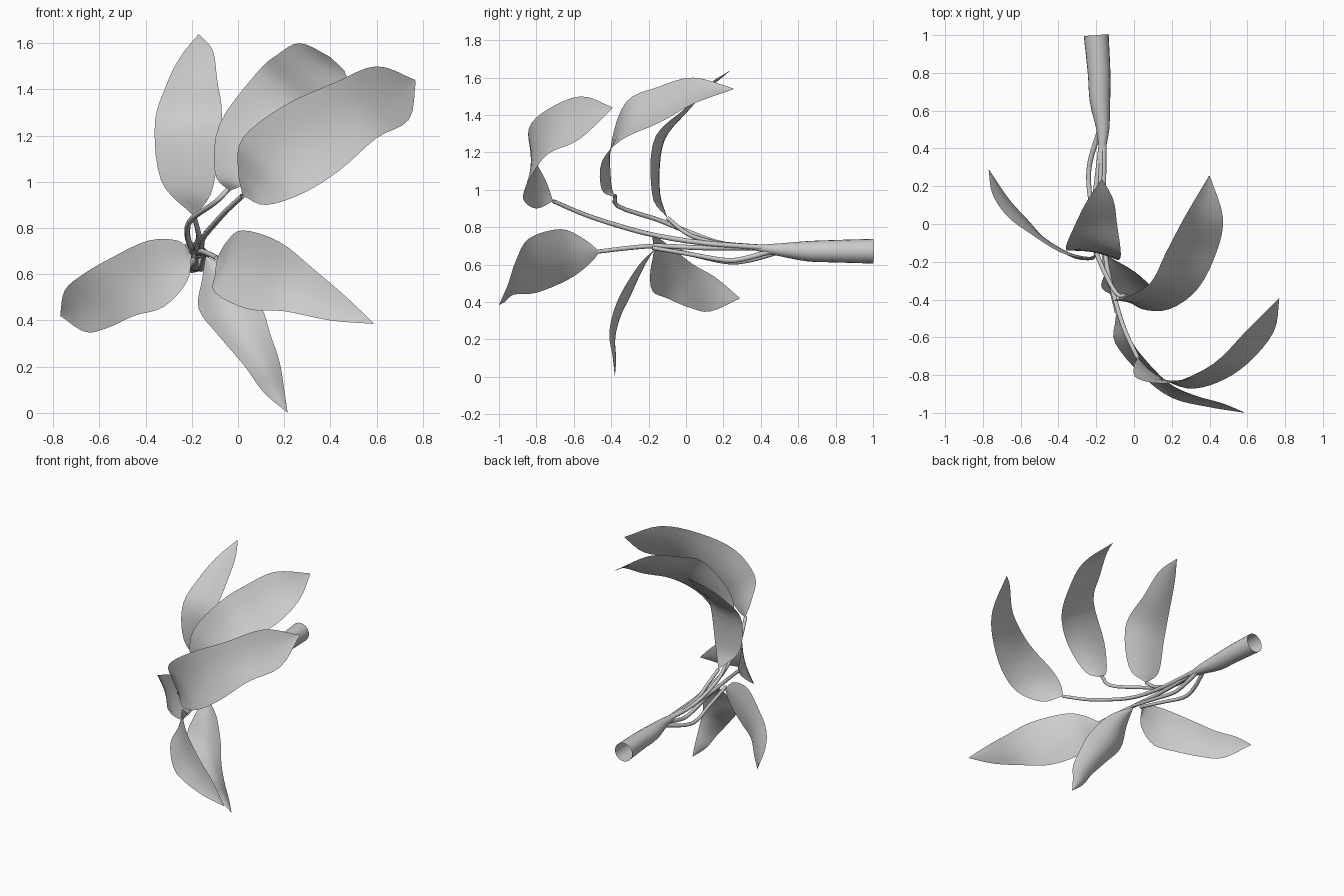
import bpy
import math
from mathutils import Vector

cube = bpy.data.objects.get("Cube")
if cube:
    bpy.data.objects.remove(cube, do_unlink=True)

# One plain grey for the whole sprig
grey = bpy.data.materials.new("light_grey")
grey.use_nodes = True
grey.diffuse_color = (0.6, 0.6, 0.6, 1)
grey.node_tree.nodes["Principled BSDF"].inputs["Base Color"].default_value = (0.6, 0.6, 0.6, 1)


def spline(points, u):
    """Smooth curve through the points, u running from 0 to 1."""
    last = len(points) - 1
    i = min(int(u * last), last - 1)
    t = u * last - i
    b, c = points[i], points[i + 1]
    a = points[i - 1] if i > 0 else b * 2 - c
    d = points[i + 2] if i + 2 <= last else c * 2 - b
    return (b * 2 + (c - a) * t + (a * 2 - b * 5 + c * 4 - d) * t ** 2
            + (b * 3 - a - c * 3 + d) * t ** 3) / 2


def add_mesh(name, rows, closed):
    """Skin rows of points into a smooth sheet, or a tube when closed."""
    n = len(rows[0])
    faces = []
    for i in range(len(rows) - 1):
        for j in range(n if closed else n - 1):
            k = (j + 1) % n
            faces.append((i * n + j, i * n + k, (i + 1) * n + k, (i + 1) * n + j))
    mesh = bpy.data.meshes.new(name)
    mesh.from_pydata([p for row in rows for p in row], [], faces)
    mesh.materials.append(grey)
    mesh.polygons.foreach_set("use_smooth", [True] * len(faces))
    mesh.update()
    obj = bpy.data.objects.new(name, mesh)
    bpy.context.collection.objects.link(obj)
    return obj


def add_leaf(name, base, tip, first_edge, second_edge, cup, steps=24, across=8):
    """Cupped blade between two edge curves that meet at base and tip."""
    edges = [[Vector(p) for p in [base, *edge, tip]] for edge in (first_edge, second_edge)]
    rows = []
    for s in range(steps + 1):
        u = 0.004 + 0.992 * s / steps
        a, b = (spline(e, u) for e in edges)
        ahead, behind = ((spline(edges[0], v) + spline(edges[1], v)) / 2
                         for v in (min(u + 0.02, 1), max(u - 0.02, 0)))
        width = b - a
        normal = width.cross(ahead - behind).normalized()
        depth = cup * width.length
        rows.append([a.lerp(b, j / across) + normal * depth * math.sin(math.pi * j / across)
                     for j in range(across + 1)])
    add_mesh(name, rows, False)


def add_tube(name, path, radii, steps, sides):
    """Round tapering tube along a smooth path, left open at the ends."""
    pts = [Vector(p) for p in path]
    sizes = [Vector((r, 0, 0)) for r in radii]
    rows = []
    for s in range(steps + 1):
        u = s / steps
        along = (spline(pts, min(u + 0.01, 1)) - spline(pts, max(u - 0.01, 0))).normalized()
        side = along.cross(Vector((0, 0, 1))).normalized()
        up = side.cross(along)
        r = spline(sizes, u).x
        turns = [math.tau * j / sides for j in range(sides)]
        rows.append([spline(pts, u) + (side * math.cos(t) + up * math.sin(t)) * r for t in turns])
    add_mesh(name, rows, True)


# Leaves
add_leaf("upper_right_leaf", (-.19, -.1, .85), (-.17, .24, 1.64),
         [(-.33, -.14, 1), (-.36, -.12, 1.25), (-.31, 0, 1.42), (-.25, .12, 1.54)],
         [(-.11, -.18, .97), (-.07, -.17, 1.27), (-.09, 0, 1.44), (-.11, .13, 1.57)], -.06)
add_leaf("upper_middle_leaf", (-.04, -.38, .96), (.4, .26, 1.54),
         [(-.1, -.4, 1.04), (-.08, -.4, 1.25), (.08, -.32, 1.47), (.17, -.15, 1.55), (.27, .04, 1.6)],
         [(.04, -.45, 1), (.19, -.45, 1.15), (.34, -.34, 1.27), (.44, -.14, 1.36), (.47, .04, 1.46)], -.06)
add_leaf("upper_left_leaf", (.02, -.71, .94), (.77, -.39, 1.44),
         [(0, -.75, 1.05), (.02, -.82, 1.19), (.2, -.84, 1.33), (.42, -.74, 1.43), (.6, -.56, 1.5)],
         [(.12, -.8, .9), (.28, -.87, .95), (.44, -.84, 1.05), (.6, -.74, 1.19), (.74, -.57, 1.27)], -.06)
add_leaf("lower_right_leaf", (-.2, -.16, .69), (-.77, .29, .42),
         [(-.26, -.18, .745), (-.39, -.15, .745), (-.55, -.05, .67), (-.67, .04, .6), (-.75, .16, .53)],
         [(-.22, -.19, .57), (-.32, -.18, .46), (-.45, -.1, .42), (-.56, .02, .37), (-.66, .13, .35)], .06)
add_leaf("lower_left_leaf", (-.09, -.46, .67), (.59, -1, .385),
         [(-.05, -.55, .74), (.02, -.67, .79), (.18, -.84, .74), (.33, -.91, .62), (.47, -.95, .5)],
         [(-.1, -.52, .6), (-.1, -.63, .52), (.04, -.8, .45), (.2, -.92, .44), (.4, -.97, .4)], -.06)
add_leaf("lowest_leaf", (-.14, -.17, .68), (.215, -.38, 0),
         [(-.155, -.26, .58), (-.17, -.34, .45), (-.08, -.385, .33), (.03, -.4, .2), (.11, -.39, .09)],
         [(0, -.25, .6), (.1, -.34, .46), (.14, -.39, .34), (.18, -.41, .22), (.2, -.39, .1)], .18)

# Thick open-ended stem
add_tube("main_stem", [(-.2, 1, .672), (-.185, .8, .672), (-.18, .65, .672), (-.165, .5, .68), (-.17, .38, .69)],
         [.066, .06, .054, .034, .016], 16, 20)

# Thin stalks from the stem to each leaf
stalks = {
    "upper_right_stalk": [(-.17, .45, .69), (-.18, .2, .71), (-.18, .1, .73), (-.17, 0, .77), (-.19, -.1, .85)],
    "upper_middle_stalk": [(-.17, .45, .69), (-.2, .2, .71), (-.22, 0, .78), (-.2, -.15, .84),
                           (-.1, -.36, .91), (-.04, -.38, .97)],
    "upper_left_stalk": [(-.16, .45, .69), (-.16, .1, .715), (-.15, -.18, .76), (-.1, -.4, .82),
                         (-.05, -.56, .875), (.02, -.71, .94)],
    "lower_right_stalk": [(-.18, .5, .67), (-.23, .34, .625), (-.24, .22, .615), (-.22, .05, .65), (-.2, -.17, .7)],
    "lower_left_stalk": [(-.17, .45, .69), (-.17, .1, .69), (-.16, -.15, .7), (-.13, -.3, .69), (-.09, -.47, .67)],
    "lowest_stalk": [(-.16, .45, .67), (-.16, .3, .63), (-.16, .2, .625), (-.15, 0, .66), (-.14, -.18, .69)],
}
for name, path in stalks.items():
    add_tube(name, path, [.014, .013, .012, .011], 16, 8)
